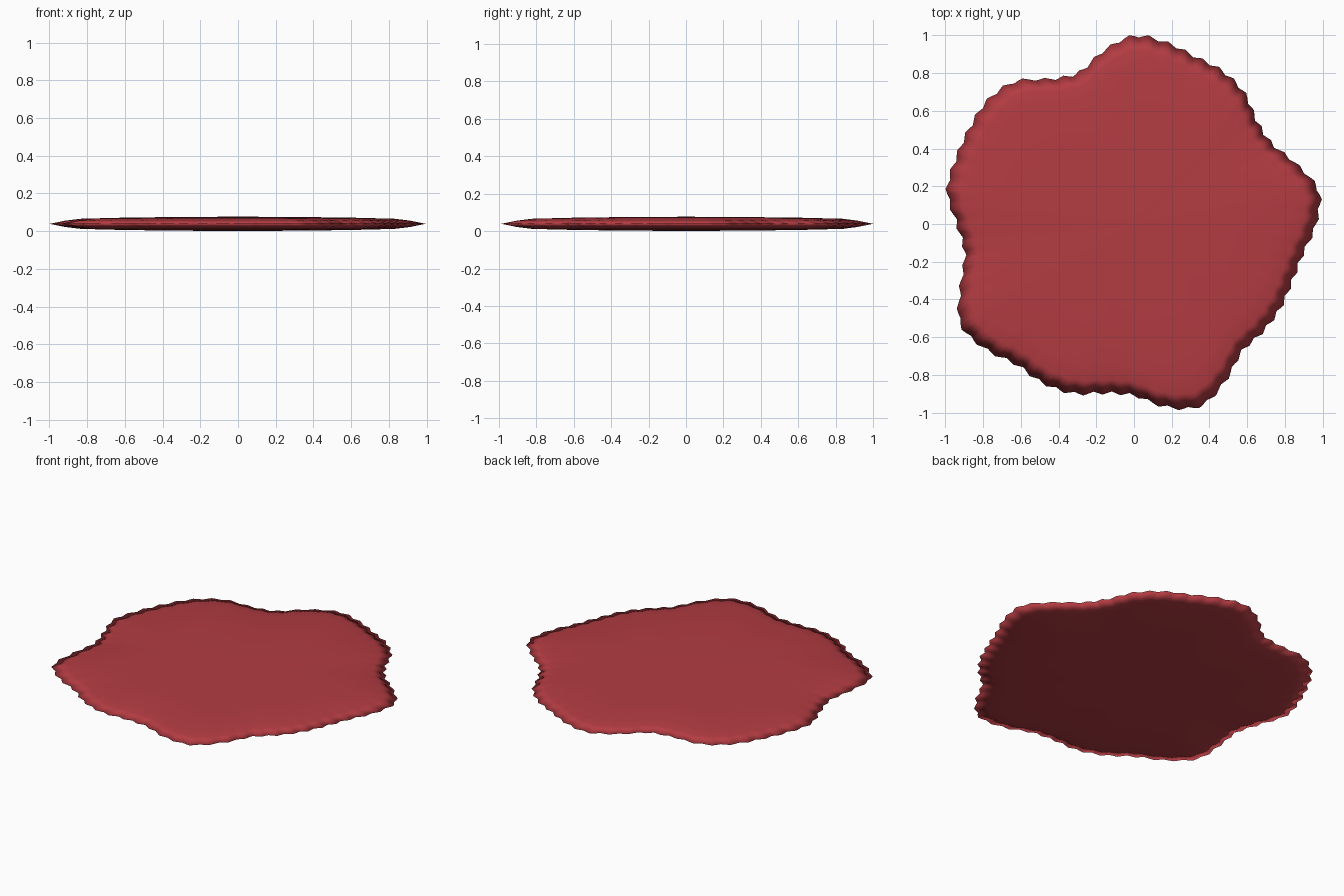
import bpy, bmesh
from math import sin, cos, tau

if "Cube" in bpy.data.objects:
    bpy.data.objects.remove(bpy.data.objects["Cube"])

# Outline radius every 10 degrees, counter-clockwise from +x
RADII = [.965, .995, .92, .848, .851, .909, .937, .945, .978,
         .997, .932, .855, .888, .985, 1.017, 1.01, 1.007, 1.006,
         .94, .912, .98, 1.062, 1.03, .972, .972, .955, .91,
         .91, .985, 1.027, .965, .887, .89, .895, .892, .91]
SEGMENTS, RIPPLES = 240, 60
MID = 0.039
# Cross-section: (fraction of outline radius, half thickness, ripple strength)
RINGS = [(.3, .0365, 0), (.6, .033, 0), (.84, .027, 0),
         (.92, .017, .004), (1.0, 0, .009)]


def outline(u):
    """Smooth closed interpolation of the outline radius, u in 0..1."""
    n = len(RADII)
    i, t = int(u * n), u * n - int(u * n)
    a, b, c, d = (RADII[(i + k) % n] for k in (-1, 0, 1, 2))
    return b + .5 * t * (c - a + t * (2*a - 5*b + 4*c - d + t * (3*(b - c) + d - a)))


bm = bmesh.new()


def ring(scale, z, ripple):
    verts = []
    for s in range(SEGMENTS):
        u = s / SEGMENTS
        r = scale * outline(u) + ripple * sin(RIPPLES * tau * u)
        verts.append(bm.verts.new((r * cos(tau * u), r * sin(tau * u), z)))
    return verts


def bridge(a, b):
    for s in range(SEGMENTS):
        t = (s + 1) % SEGMENTS
        bm.faces.new((a[s], a[t], b[t], b[s]))


def cap(loop, z):
    centre = bm.verts.new((0, 0, z))
    for s in range(SEGMENTS):
        bm.faces.new((centre, loop[s], loop[(s + 1) % SEGMENTS]))


# Upper surface, rim, then mirrored lower surface
loops = [ring(f, MID + h, w) for f, h, w in RINGS]
loops += [ring(f, MID - h, w) for f, h, w in reversed(RINGS[:-1])]
for a, b in zip(loops, loops[1:]):
    bridge(a, b)
cap(loops[0], MID + .038)
cap(loops[-1], MID - .038)
bmesh.ops.recalc_face_normals(bm, faces=bm.faces[:])
for f in bm.faces:
    f.smooth = True

mesh = bpy.data.meshes.new("rippled_slice")
bm.to_mesh(mesh)
bm.free()
slice_obj = bpy.data.objects.new("rippled_slice", mesh)
bpy.context.collection.objects.link(slice_obj)

# Red material
red = bpy.data.materials.new("red")
red.diffuse_color = (.45, .045, .055, 1)
red.use_nodes = True
red.node_tree.nodes["Principled BSDF"].inputs["Base Color"].default_value = red.diffuse_color
mesh.materials.append(red)
